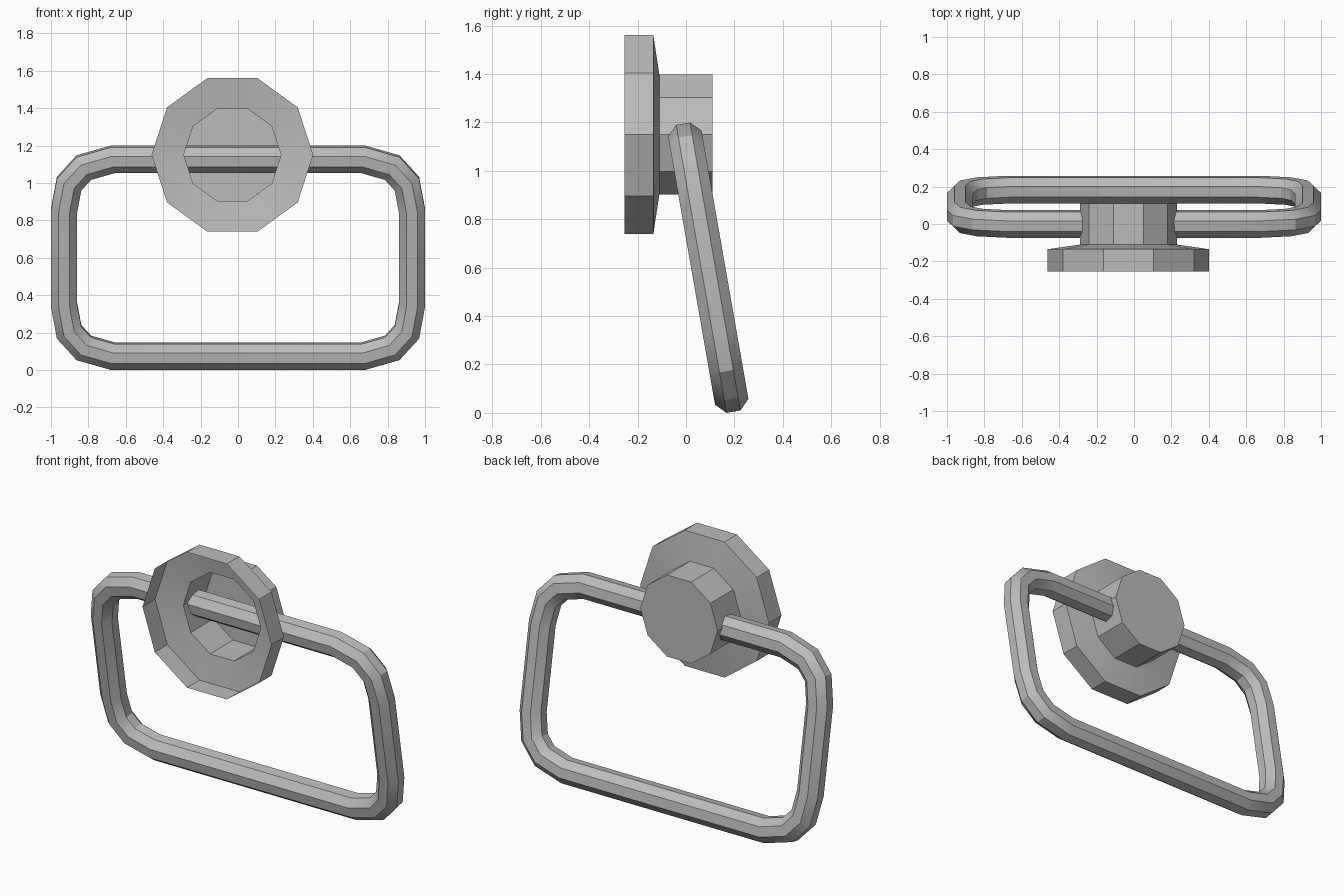
import bpy, bmesh, math
from mathutils import Vector, Matrix

cube = bpy.data.objects.get("Cube")
if cube:
    bpy.data.objects.remove(cube, do_unlink=True)

metal = bpy.data.materials.new("grey_metal")
metal.use_nodes = True
grey = (0.5, 0.5, 0.5, 1)
metal.diffuse_color = grey
metal.node_tree.nodes["Principled BSDF"].inputs["Base Color"].default_value = grey


def finish(bm, name):
    mesh = bpy.data.meshes.new(name)
    bm.to_mesh(mesh)
    bm.free()
    obj = bpy.data.objects.new(name, mesh)
    bpy.context.collection.objects.link(obj)
    mesh.materials.append(metal)
    bpy.ops.object.select_all(action='DESELECT')
    obj.select_set(True)
    bpy.context.view_layer.objects.active = obj
    bpy.ops.object.shade_smooth_by_angle(angle=math.radians(30))
    return obj


def bridge(bm, a, b):
    n = len(a)
    for i in range(n):
        j = (i + 1) % n
        bm.faces.new((a[i], a[j], b[j], b[i]))


# Wall mount: a ten-sided flange and cup, open at the front, closed at the back
SIDES = 10
profile = [(0.432, -0.255), (0.432, -0.135), (0.26, -0.11), (0.26, 0.11)]
bm = bmesh.new()
rings = []
for r, y in profile:
    angles = [math.tau * i / SIDES for i in range(SIDES)]
    rings.append([bm.verts.new((-0.03 + r * math.cos(a), y, 1.15 + r * math.sin(a)))
                  for a in angles])
for a, b in zip(rings, rings[1:]):
    bridge(bm, a, b)
bm.faces.new(rings[-1][::-1])
for f in bm.faces:
    outward = f.calc_center_median() - Vector((-0.03, -0.4, 1.15))
    if f.calc_center_median().y < -0.12:
        outward = f.calc_center_median() - Vector((-0.03, -0.3, 1.15))
    f.normal_update()
    if f.normal.dot(outward) < 0:
        f.normal_flip()
finish(bm, "wall_mount")

# Towel ring: octagonal tube swept round a rounded rectangle, leaning back
TUBE = 0.07
half_w, half_h = 0.93, 0.534
corner = [(0.26, 0), (0.105, 0.045), (0.027, 0.132), (0, 0.278)]
path = []
for sx, sv in ((1, 1), (1, -1), (-1, -1), (-1, 1)):
    pts = [Vector((sx * (half_w - dx), sv * (half_h - dv))) for dx, dv in corner]
    path += pts if sx == sv else pts[::-1]

top, bottom = Vector((0, 0, 1.126)), Vector((0, 0.184, 0.074))
centre = (top + bottom) / 2
up = (top - bottom).normalized()
across = Vector((1, 0, 0))
depth = across.cross(up)
radius = TUBE / math.cos(math.pi / 8)

bm = bmesh.new()
rings = []
for i, p in enumerate(path):
    t0 = (p - path[i - 1]).normalized()
    t1 = (path[(i + 1) % len(path)] - p).normalized()
    tangent = (t0 + t1).normalized()
    out = Vector((-tangent.y, tangent.x)) / tangent.dot(t1)
    ring = []
    for k in range(8):
        a = math.tau * (k + 0.5) / 8
        q = p + out * radius * math.cos(a)
        ring.append(bm.verts.new(centre + across * q.x + up * q.y
                                 + depth * radius * math.sin(a)))
    rings.append(ring)
for i, ring in enumerate(rings):
    bridge(bm, rings[i - 1], ring)
bmesh.ops.recalc_face_normals(bm, faces=bm.faces)
finish(bm, "towel_ring")
